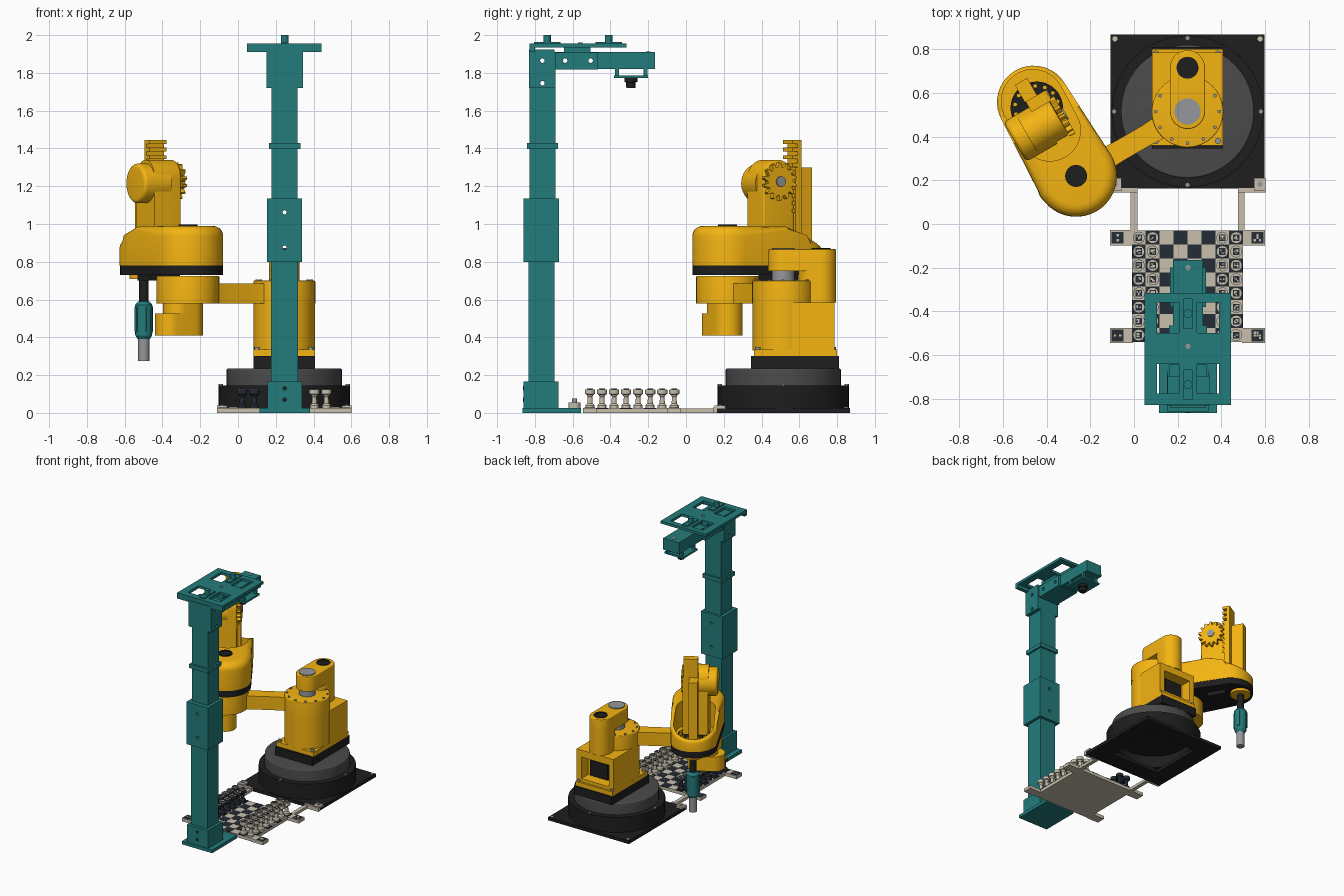
import bpy, bmesh, math, random
from mathutils import Matrix, Vector

if "Cube" in bpy.data.objects:
    bpy.data.objects.remove(bpy.data.objects["Cube"])

random.seed(4)
I = Matrix.Identity(4)


def mat(name, r, g, b):
    m = bpy.data.materials.new(name)
    m.diffuse_color = (r, g, b, 1)
    m.use_nodes = True
    m.node_tree.nodes["Principled BSDF"].inputs["Base Color"].default_value = m.diffuse_color
    return m


YEL = mat("yellow", .91, .46, .006)
BLK = mat("black", .013, .013, .013)
GRY = mat("dark_grey", .07, .07, .07)
MET = mat("metal", .3, .31, .33)
TEAL = mat("teal", .017, .2, .2)
BEI = mat("beige", .58, .53, .42)
INK = mat("ink", .018, .025, .035)


def add(name, bm, m, M=I):
    bmesh.ops.recalc_face_normals(bm, faces=bm.faces)
    me = bpy.data.meshes.new(name)
    bm.to_mesh(me)
    bm.free()
    me.materials.append(m)
    ob = bpy.data.objects.new(name, me)
    ob.matrix_world = M
    bpy.context.collection.objects.link(ob)
    return ob


def prism(name, pts, z0, z1, m, M=I, bev=0):
    bm = bmesh.new()
    f = bm.faces.new([bm.verts.new((x, y, z0)) for x, y in pts])
    r = bmesh.ops.extrude_face_region(bm, geom=[f])
    top = [v for v in r["geom"] if isinstance(v, bmesh.types.BMVert)]
    for v in top:
        v.co.z = z1
    if bev:
        ed = [e for e in bm.edges if e.verts[0] in top and e.verts[1] in top]
        bmesh.ops.bevel(bm, geom=ed, offset=bev, segments=5, profile=.5, affect='EDGES', clamp_overlap=False)
    return add(name, bm, m, M)


def boxes(name, lst, m, M=I):
    bm = bmesh.new()
    for x0, x1, y0, y1, z0, z1 in lst:
        T = Matrix.Translation(((x0+x1)/2, (y0+y1)/2, (z0+z1)/2))
        bmesh.ops.create_cube(bm, size=1, matrix=T @ Matrix.Diagonal((x1-x0, y1-y0, z1-z0, 1)))
    return add(name, bm, m, M)


def box(name, *a):
    return boxes(name, [a[:6]], *a[6:])


def pill(x0, r0, x1, r1, n=20):
    p = []
    for c, r, s in ((x1, r1, -.5), (x0, r0, .5)):
        p += [(c + r*math.cos(math.pi*(s+i/n)), r*math.sin(math.pi*(s+i/n))) for i in range(n+1)]
    return p


def disc(r, n=48, cx=0, cy=0):
    return [(cx + r*math.cos(2*math.pi*i/n), cy + r*math.sin(2*math.pi*i/n)) for i in range(n)]


def cyl(name, x, y, r, z0, z1, m, M=I, bev=0):
    return prism(name, disc(r, 48 if r > .03 else 20, x, y), z0, z1, m, M, bev)


def lathe(name, prof, m, M=I, n=20):
    bm = bmesh.new()
    rings = [[bm.verts.new((x, y, z)) for x, y in disc(r, n)] for r, z in prof]
    for a, b in zip(rings, rings[1:]):
        for i in range(n):
            bm.faces.new((a[i], a[(i+1) % n], b[(i+1) % n], b[i]))
    bm.faces.new(rings[0])
    bm.faces.new(rings[-1])
    return add(name, bm, m, M)


def cut(ob, *cutters):
    for c in cutters:
        c.hide_render = True
        md = ob.modifiers.new("cut", 'BOOLEAN')
        md.operation, md.solver, md.object = 'DIFFERENCE', 'EXACT', c
        bpy.context.view_layer.objects.active = ob
        bpy.ops.object.modifier_apply(modifier=md.name)
        bpy.data.objects.remove(c)


# robot base: square plate, hollow drum, turntable
SX, SY = .245, .515
cut(box("base_plate", -.108, .598, .163, .867, 0, .025, BLK), box("c", .03, .46, .3, .73, -1, 1, BLK))
cut(cyl("base_drum", SX, SY, .348, .025, .145, BLK), cyl("c", SX, SY, .27, 0, .12, BLK))
cyl("turntable", SX, SY, .305, .145, .235, GRY, I, .008)
for i in range(4):
    a = i*math.pi/2
    cyl("drum_bolt", SX+.336*math.cos(a), SY+.336*math.sin(a), .011, .14, .153, MET)
    cyl("plate_bolt", SX+.47*math.cos(a+.785), SY+.47*math.sin(a+.785), .012, .02, .03, BEI)

# tower
box("tower_foot", .083, .407, .345, .81, .235, .30, BLK)
box("tower_flange", .083, .407, .36, .8, .30, .335, YEL)
cyl("tower_body", SX, SY, .163, .33, .578, YEL)
rear = box("tower_rear_box", .083, .407, .56, .785, .335, .585, YEL)
cut(rear, box("c", .125, .365, .7, .9, .36, .53, YEL))
box("rear_connector", .17, .32, .69, .74, .38, .5, BLK)
TW = Matrix.Translation((SX, SY, 0)) @ Matrix.Rotation(math.pi/2, 4, 'Z')
prism("tower_column", pill(.16, .08, .2, .08), .585, .8, YEL, TW)
prism("tower_cap", pill(0, .08, .2, .08), .75, .867, YEL, TW, .006)
cyl("shoulder_shaft", SX, SY, .06, .7, .76, MET)
cyl("shoulder_cap", SX, SY, .06, .86, .873, MET)
cut(cyl("tower_ring", SX, SY+.2, .05, .86, .872, BLK), cyl("c", SX, SY+.2, .033, .868, 1, BLK))
for x, y in ((.1, .78), (.385, .78), (.385, .38), (.1, .38)):
    cyl("flange_bolt", x, y, .014, .33, .35, MET)

# first arm link with waisted sides
A = Matrix.Translation((-.265, .22, 0)) @ Matrix.Rotation(math.radians(30), 4, 'Z')
side = [(.59*i/24, .048 + .1*abs(i/12-1)**4) for i in range(25)]
prism("lower_arm", [(x, -w) for x, w in side] + [(x, w) for x, w in side[::-1]], .58, .685, YEL, A)
cyl("shoulder_hub", .589, 0, .164, .578, .70, YEL, A, .006)
cyl("elbow_hub", 0, 0, .166, .58, .725, YEL, A, .006)
prism("elbow_motor_neck", pill(-.06, .08, 0, .08), .52, .585, YEL, A)
prism("elbow_motor_box", pill(-.11, .08, 0, .08), .41, .525, YEL, A)
for i in range(12):
    a = i*math.pi/6
    cyl("hub_bolt", .589+.145*math.cos(a), .145*math.sin(a), .008, .695, .707, MET, A)

# forearm: black tray and rounded yellow cover sloping to an open end
F = Matrix.Translation((-.265, .22, 0)) @ Matrix.Rotation(math.radians(120), 4, 'Z')
prism("forearm_tray", pill(0, .185, .39, .165), .73, .785, BLK, F)
cover = prism("forearm_cover", pill(0, .187, .39, .167), .78, .99, YEL, F, .055)
bm = bmesh.new()
bm.from_mesh(cover.data)
bmesh.ops.bisect_plane(bm, geom=bm.verts[:]+bm.edges[:]+bm.faces[:], plane_co=(.27, 0, 0), plane_no=(1, 0, 0))
for v in bm.verts:
    v.co.z = .78 + (v.co.z-.78)*(1-.57*max(0, v.co.x-.27)/.29)
bm.to_mesh(cover.data)
bm.free()
cut(cover, prism("c", pill(.24, .14, .395, .145), .79, 1.2, YEL, F))
cut(cyl("elbow_ring", 0, 0, .05, .98, .998, BLK, F), cyl("c", 0, 0, .033, .994, 1.1, BLK, F))
cyl("spindle_wheel", .36, 0, .12, .785, .83, BLK, F)
for i in range(14):
    a = i*math.pi/7
    cyl("wheel_bolt", .36+.1*math.cos(a), .1*math.sin(a), .01, .82, .845, YEL, F)

# vertical drive: arched housing, motor, gear and rack
V = F @ Matrix.Rotation(math.pi/2, 4, 'X')
arch = [(.37, .79), *[(.275+.095*math.cos(math.pi*i/20), 1.243+.097*math.sin(math.pi*i/20)) for i in range(21)], (.18, .79)]
prism("drive_housing", arch, -.1, .065, YEL, V, .012)
cyl("drive_motor", .275, 1.215, .105, .0, -.165, YEL, V, .02)
gear = []
for i in range(14):
    for d, r in ((0, .076), (.12, .076), (.17, .1), (.29, .1)):
        a = i*2*math.pi/14 + d
        gear.append((.27+r*math.cos(a), 1.225+r*math.sin(a)))
prism("drive_gear", gear, .066, .095, YEL, V)
cyl("gear_shaft", .27, 1.225, .028, .09, .102, MET, V)
boxes("lift_rack", [(.37, .41, -.08, .03, .85, 1.3), (.385, .41, -.075, .03, 1.04, 1.445)] +
      [(.355, .39, -.075, .03, z, z+.02) for z in [1.06+.0405*i for i in range(10)]], YEL, F)
box("spindle_column", .41, .50, -.03, .035, .8, 1.3, YEL, F)

# tool
T = F @ Matrix.Translation((.468, 0, 0))
cyl("spindle_bearing", 0, 0, .075, .71, .735, YEL, T)
box("sensor_bar", -.2, -.06, -.09, .09, .70, .735, BLK, F @ Matrix.Translation((.44, 0, 0)))
cyl("tool_shaft", 0, 0, .025, .58, .8, BLK, T)
lathe("tool_body", [(.032, .39), (.045, .41), (.047, .57), (.03, .59)], TEAL, T, 32)
boxes("tool_ribs", [(-.05, .05, -.012, .012, .43, .56), (-.012, .012, -.05, .05, .43, .56)], TEAL, T)
cyl("tool_tip", 0, 0, .03, .275, .40, MET, T)

# playing board with corner tabs and brackets
Q, BX, BY = .0637, -.01, -.54
box("board", BX, BX+8*Q, BY, BY+8*Q, 0, .025, BEI)
boxes("dark_squares", [(BX+i*Q, BX+i*Q+Q, BY+j*Q, BY+j*Q+Q, .02, .027)
                       for i in range(8) for j in range(8) if (i+j) % 2 == 0], INK)
tabs = [(x, y) for x in (-.075, .565) for y in (-.063, -.51)]
boxes("marker_tabs", [(x-.035, x+.035, y-.035, y+.035, 0, .025) for x, y in tabs] +
      [(s+k, s+k+.04, y-.035, y+.035, 0, .025) for s, k in ((-.045, 0), (.495, 0)) for y in (-.063, -.51)], BEI)
boxes("base_brackets", [(-.015, .015, -.04, .165, 0, .022), (.475, .505, -.04, .165, 0, .022),
                        (-.11, .015, .145, .165, 0, .03), (.475, .602, .145, .165, 0, .03),
                        (-.11, -.058, .15, .21, .024, .038), (.55, .602, .15, .21, .024, .038)], BEI)
for x in (-.085, .577):
    cyl("bracket_screw", x, .182, .012, .03, .044, MET)

# pieces: spools with a marker on top
prof = [(.024, .025), (.024, .04), (.014, .05), (.012, .085), (.02, .098), (.027, .1), (.027, .122)]
tiles, cells = [], []


def marker(x, y, z, s):
    tiles.append((x-s, x+s, y-s, y+s, z-.003, z+.002))
    c = s/3
    for i in (-1, 0, 1):
        for j in (-1, 0, 1):
            if random.random() < .5:
                u, w = x+i*c*1.3, y+j*c*1.3
                cells.append((u-c*.6, u+c*.6, w-c*.6, w+c*.6, z, z+.003))


for i in (0, 1, 6, 7):
    for j in range(8):
        x, y = BX+(i+.5)*Q, BY+(j+.5)*Q
        lathe("piece", prof, INK if i < 2 else BEI, Matrix.Translation((x, y, 0)))
        cyl("piece_top", x, y, .026, .12, .125, BEI)
        marker(x, y, .126, .015)
for x, y in tabs:
    marker(x, y, .026, .027)
boxes("marker_tiles", tiles, INK)
boxes("marker_cells", cells, BEI)

# camera stand: telescoping column
C = .247
box("stand_foot", .115, .38, -.865, -.555, 0, .025, TEAL)
box("stand_foot_sleeve", .155, .34, -.86, -.675, .02, .165, TEAL)
cyl("stand_foot_knob", C, -.59, .032, .025, .055, BEI)
cyl("stand_foot_bolt", C, -.59, .014, .05, .077, MET)
box("stand_column_lower", .175, .318, -.835, -.695, .16, .81, TEAL)
mid = box("stand_sleeve", .153, .34, -.86, -.672, .80, 1.135, TEAL)
box("stand_column_upper", .178, .316, -.828, -.69, 1.13, 1.73, TEAL)
box("stand_collar", .164, .33, -.843, -.678, 1.398, 1.43, TEAL)
top = box("stand_head", .152, .345, -.832, -.69, 1.72, 1.91, TEAL)
X = Matrix.Rotation(math.pi/2, 4, 'X')
cut(mid, *[cyl("c", C, z, .011, .5, 1, TEAL, X) for z in (.875, 1.062)])
for z in (.07, .13):
    cyl("foot_screw", C, z, .012, .855, .863, BLK, X)

# overhead boom, plate and camera
boom = box("camera_boom", .178, .316, -.69, -.165, 1.82, 1.91, TEAL)
side_box = box("boom_bracket", .16, .335, -.69, -.465, 1.818, 1.908, TEAL)
Y = Matrix.Rotation(math.pi/2, 4, 'Y')
for ob, holes in ((top, ((-.76, 1.865), (-.76, 1.745))), (boom, ((-.64, 1.865), (-.505, 1.865))),
                  (side_box, ((-.64, 1.865), (-.505, 1.865)))):
    cut(ob, *[cyl("c", -z, y, .012, -1, 1, TEAL, Y) for y, z in holes])
plate = box("top_plate", .047, .443, -.828, -.315, 1.935, 1.955, TEAL)
for x0, x1 in ((.105, .205), (.288, .388)):
    cut(plate, box("c", x0, x1, -.5, -.36, 1.8, 2.1, TEAL), box("c", x0, x1, -.775, -.64, 1.8, 2.1, TEAL))
boxes("plate_spacers", [(.153, .345, -.832, -.695, 1.905, 1.925), (.17, .325, -.645, -.505, 1.905, 1.94),
                        (.047, .443, -.828, -.8, 1.91, 1.94)], TEAL)
boxes("plate_slides", [(C-.02, C+.02, y-.07, y+.07, 1.95, 1.963) for y in (-.41, -.735)], TEAL)
for y in (-.41, -.735):
    cyl("plate_post", C, y, .02, 1.95, 2.0, TEAL)
for y in (-.56, -.2):
    cyl("boom_screw", C, y, .012, 1.9, 1.914 if y > -.5 else 1.96, MET)
boxes("camera_bracket", [(.165, .33, -.38, -.2, 1.772, 1.786), (.18, .2, -.375, -.355, 1.78, 1.825),
                         (.295, .315, -.375, -.355, 1.78, 1.825), (.18, .2, -.225, -.205, 1.78, 1.825),
                         (.295, .315, -.225, -.205, 1.78, 1.825)], TEAL)
lathe("camera_lens", [(.024, 1.72), (.026, 1.75), (.034, 1.752), (.034, 1.775)], BLK,
      Matrix.Translation((C, -.292, 0)), 28)

# smooth curved sides, keep hard edges
bpy.ops.object.select_all(action='SELECT')
bpy.context.view_layer.objects.active = plate
bpy.ops.object.shade_smooth_by_angle(angle=math.radians(32))
